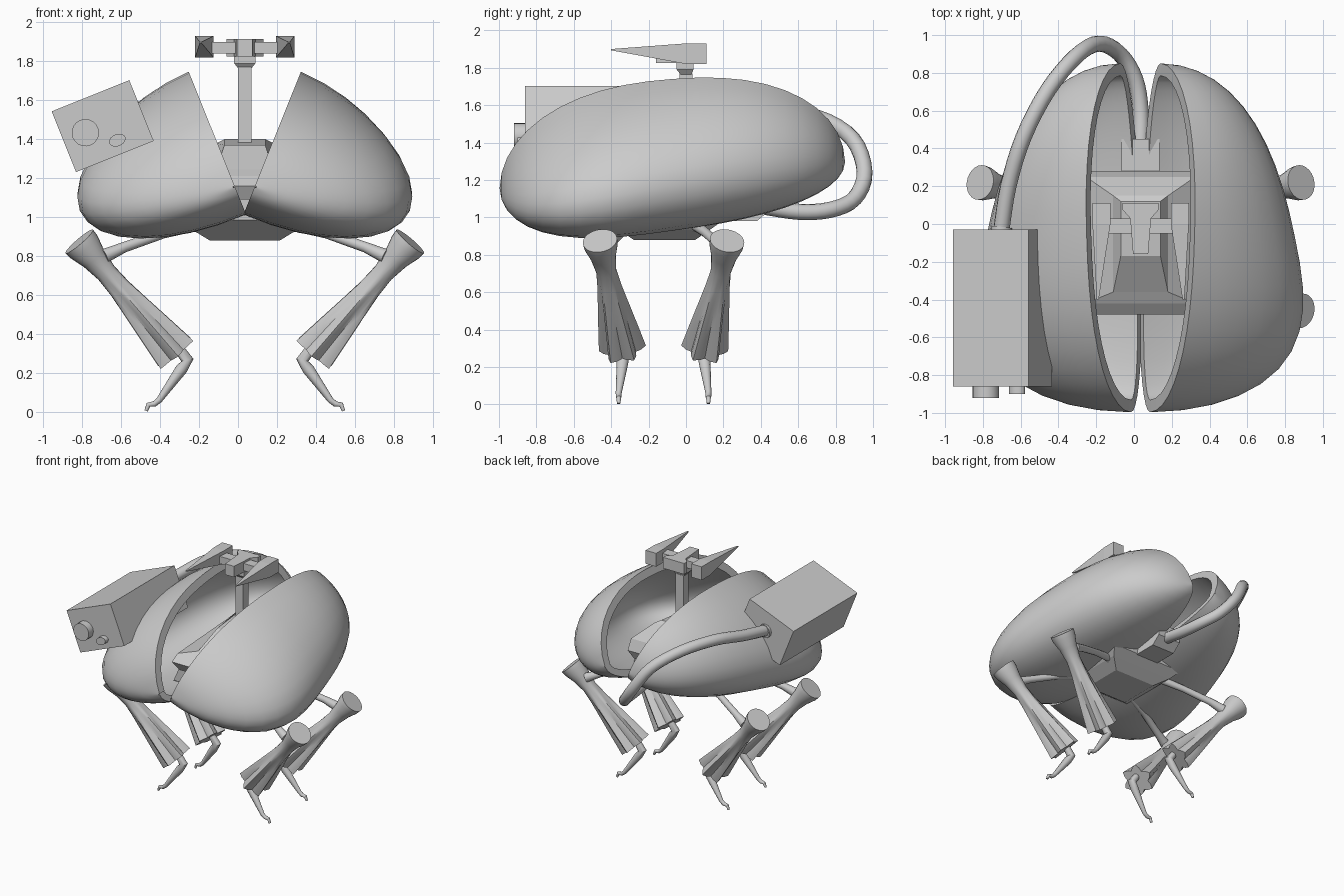
import bpy, bmesh, math
from mathutils import Vector, Matrix

cube = bpy.data.objects.get("Cube")
if cube:
    bpy.data.objects.remove(cube, do_unlink=True)

CENTRE = 0.035
TILT = math.radians(21.9)

grey = bpy.data.materials.new("plain_grey")
grey.use_nodes = True
grey.diffuse_color = (0.6, 0.6, 0.6, 1)
grey.node_tree.nodes["Principled BSDF"].inputs["Base Color"].default_value = (0.6, 0.6, 0.6, 1)


def finish(name, bm, smooth=None, mirror=False):
    """Turn a bmesh into a named object, shifted to the model's symmetry plane."""
    if mirror:
        bmesh.ops.scale(bm, vec=(-1, 1, 1), verts=bm.verts)
    bmesh.ops.recalc_face_normals(bm, faces=bm.faces)
    mesh = bpy.data.meshes.new(name)
    bm.to_mesh(mesh)
    bm.free()
    mesh.materials.append(grey)
    ob = bpy.data.objects.new(name, mesh)
    ob.location.x = CENTRE
    bpy.context.collection.objects.link(ob)
    if smooth:
        bpy.ops.object.select_all(action='DESELECT')
        ob.select_set(True)
        bpy.context.view_layer.objects.active = ob
        bpy.ops.object.shade_smooth_by_angle(angle=math.radians(smooth))


def loft(rings):
    """Skin closed rings of points and cap both ends."""
    bm = bmesh.new()
    rows = [[bm.verts.new(p) for p in ring] for ring in rings]
    n = len(rows[0])
    for a, b in zip(rows, rows[1:]):
        for i in range(n):
            j = (i + 1) % n
            bm.faces.new((a[i], a[j], b[j], b[i]))
    bm.faces.new(rows[0])
    bm.faces.new(rows[-1])
    return bm


def tube(points, radii, sides=12, pleats=None):
    """Sweep a circle along points; pleats gives a wave depth for each ring."""
    pts = [Vector(p) for p in points]
    side = Vector((0, 1, 0))
    rings = []
    for k, p in enumerate(pts):
        axis = (pts[min(k + 1, len(pts) - 1)] - pts[max(k - 1, 0)]).normalized()
        side = (side - axis * side.dot(axis)).normalized()
        other = axis.cross(side)
        ring = []
        for i in range(sides):
            a = math.tau * i / sides
            r = radii[k] * (1 + (pleats[k] * math.cos(6 * a) if pleats else 0))
            ring.append(p + side * r * math.cos(a) + other * r * math.sin(a))
        rings.append(ring)
    return loft(rings)


def slab(w, y0, y1, z0, z1=None):
    """Rectangular ring, z0 at the front edge and z1 at the back edge."""
    z1 = z0 if z1 is None else z1
    return [(-w, y0, z0), (w, y0, z0), (w, y1, z1), (-w, y1, z1)]


def spline(points, steps=4):
    """Catmull-Rom interpolation."""
    p = [Vector(q) for q in points]
    p = [2 * p[0] - p[1]] + p + [2 * p[-1] - p[-2]]
    out = []
    for a, b, c, d in zip(p, p[1:], p[2:], p[3:]):
        for i in range(steps):
            t = i / steps
            out.append(0.5 * (2 * b + (c - a) * t + (2 * a - 5 * b + 4 * c - d) * t ** 2
                              + (3 * b - a - 3 * c + d) * t ** 3))
    return out + [p[-2]]


# Open half shells, hinged outwards from the bottom seam and widest at the front
def shell_arc(s, inset, arcs=16):
    f = math.sqrt(1 - abs(s) ** 2.35)
    mid = 0.21 + 0.075 * s + 0.172 * f
    depth = 0.72 - 0.24 * s + 0.12 * s * s - inset
    arc = []
    for i in range(arcs + 1):
        a = math.pi * i / arcs
        u = depth * f * math.sin(a)
        v = mid - (0.383 - inset) * f * math.cos(a) - 0.022 * f * math.sin(a)
        arc.append((u * math.cos(TILT) + v * math.sin(TILT), -0.073 + (0.923 - inset) * s,
                    1.03 - u * math.sin(TILT) + v * math.cos(TILT)))
    return arc


def half_shell(name, mirror):
    rows, rings = 22, []
    for k in range(rows + 1):
        s = -math.cos(math.pi * (0.003 + 0.994 * k / rows))
        rings.append(shell_arc(s, 0) + shell_arc(s, 0.065)[::-1])
    finish(name, loft(rings), 40, mirror)


# Legs: strut, pleated shin cover, claw
def leg(label, mirror, flip):
    def at(x, y, z):
        return (x, -0.12 + flip * y, z)
    knee, hem = Vector(at(0.85, -0.34, 0.875)), Vector(at(0.355, -0.22, 0.3))
    ts = (0, 0.05, 0.15, 0.28, 0.42, 0.6, 0.8, 1)
    finish("shin_cover_" + label,
           tube([knee.lerp(hem, t) for t in ts],
                (0.093, 0.09, 0.068, 0.054, 0.06, 0.074, 0.09, 0.106), 24,
                (0, 0, 0, 0, 0.08, 0.14, 0.18, 0.2)), 35, mirror)
    finish("strut_" + label,
           tube([at(0.22, -0.16, 0.965), at(0.42, -0.23, 0.915), at(0.62, -0.305, 0.845), at(0.72, -0.335, 0.8)],
                (0.03, 0.025, 0.027, 0.037)), 40, mirror)
    finish("claw_" + label,
           tube([at(0.35, -0.215, 0.34), at(0.295, -0.215, 0.265), at(0.325, -0.22, 0.22), at(0.44, -0.24, 0.06),
                 at(0.465, -0.24, 0.04), at(0.495, -0.24, 0.036), at(0.507, -0.24, 0.005)],
                (0.026, 0.032, 0.031, 0.016, 0.015, 0.013, 0.009)), 40, mirror)
    bm = bmesh.new()
    bmesh.ops.create_uvsphere(bm, u_segments=12, v_segments=8, radius=0.04,
                              matrix=Matrix.Translation(at(0.24, -0.165, 0.96)))
    finish("hip_joint_" + label, bm, 40, mirror)


for side, mirror in (("left", False), ("right", True)):
    half_shell("shell_" + side, mirror)
    leg("front_" + side, mirror, 1)
    leg("back_" + side, mirror, -1)
    # Long pointed blades on the head
    finish("head_blade_" + side, loft([
        [(a, y, low), (b, y, low), (b, y, high), (a, y, high)]
        for a, b, y, low, high in ((0.16, 0.255, 0.11, 1.82, 1.93), (0.16, 0.255, 0, 1.82, 1.93),
                                   (0.222, 0.232, -0.4, 1.893, 1.9))]), mirror=mirror)

# Central body
finish("hull", loft([slab(0.18, -0.28, 0.05, 0.88), slab(0.27, -0.36, 0.13, 0.935),
                     slab(0.32, -0.43, 0.2, 0.985), slab(0.26, -0.43, 0.22, 1.12)]))
finish("body", loft([slab(0.26, -0.44, 0.25, 1.09), slab(0.3, -0.48, 0.28, 1.16),
                     slab(0.29, -0.42, 0.25, 1.21, 1.25), slab(0.145, -0.36, 0.15, 1.245, 1.38),
                     slab(0.105, -0.17, 0.12, 1.37, 1.4)]))
finish("hose_connector", loft([slab(0.1, 0.15, 0.38, 0.98), slab(0.1, 0.15, 0.45, 1.04),
                               slab(0.1, 0.15, 0.45, 1.14)]))

# Mast and head
finish("mast", loft([slab(0.035, -0.035, 0.035, z) for z in (1.3, 1.77)]))
finish("neck", loft([slab(0.035, -0.03, 0.03, 1.765), slab(0.055, -0.05, 0.04, 1.79),
                     slab(0.055, -0.05, 0.04, 1.825)]))
finish("head", loft([[(-x, y, 1.825), (x, y, 1.825), (x, y, 1.915), (-x, y, 1.915)]
                     for x, y in ((0.095, 0.11), (0.095, 0.075), (0.055, 0.03), (0.04, -0.16))]))
finish("head_crossbar", loft([slab(0.17, -0.05, 0.03, z) for z in (1.84, 1.9)]))

# Side pod with two lenses, tilted with the right shell
pod = Matrix.Translation((-0.73, 0, 1.467)) @ Matrix.Rotation(-TILT, 4, 'Y')


def pod_part(name, bm, smooth=None):
    bmesh.ops.transform(bm, matrix=pod, verts=bm.verts)
    finish(name, bm, smooth)


pod_part("side_pod", loft([slab(0.215, -0.86, -0.03, z) for z in (-0.168, 0.168)]))
for name, x, z, r, squash, y in (("large_lens", -0.095, 0.002, 0.07, 1, -0.92),
                                 ("small_lens", 0.043, -0.095, 0.044, 0.7, -0.9)):
    pod_part(name, loft([[(x + r * math.cos(math.tau * i / 20), d, z + squash * r * math.sin(math.tau * i / 20))
                          for i in range(20)] for d in (-0.84, y)]), 40)

# Hose from the body to the pod
path = spline([(0, 0.4, 1.06), (0, 0.6, 1.03), (-0.03, 0.77, 1.04), (-0.11, 0.9, 1.1), (-0.22, 0.955, 1.24),
               (-0.34, 0.89, 1.42), (-0.49, 0.71, 1.53), (-0.62, 0.46, 1.56), (-0.7, 0.2, 1.52), (-0.74, -0.05, 1.48)])
finish("hose", tube(path, [0.043] * len(path)), 40)
finish("hose_collar", tube([(-0.735, -0.015, 1.48), (-0.74, -0.06, 1.48)], (0.055, 0.055)), 40)
